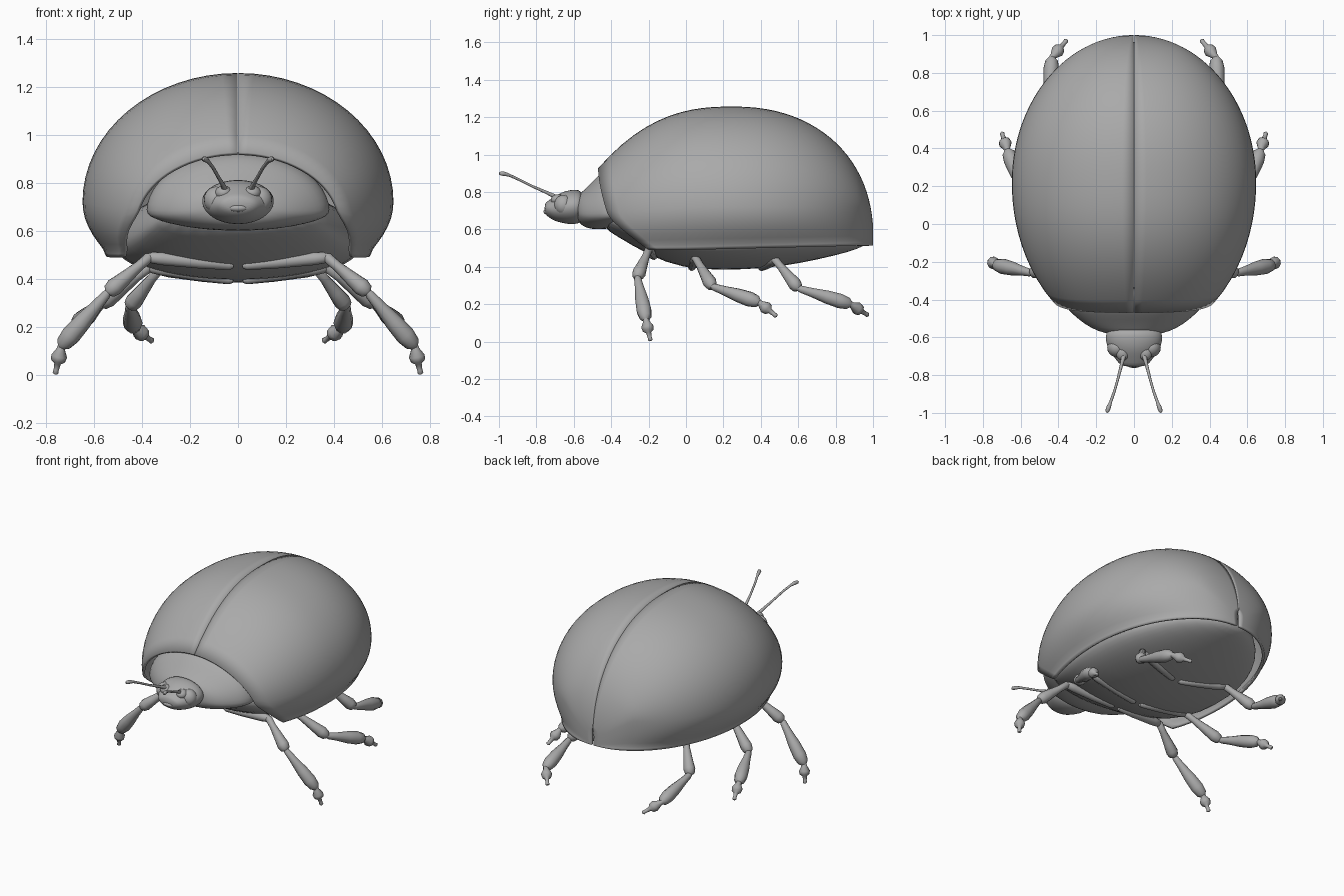
import bpy, bmesh, math
from mathutils import Vector

if "Cube" in bpy.data.objects:
    bpy.data.objects.remove(bpy.data.objects["Cube"])

# Dark grey for every part
grey = bpy.data.materials.new("dark_grey")
grey.diffuse_color = (0.4, 0.4, 0.4, 1)
grey.use_nodes = True
grey.node_tree.nodes["Principled BSDF"].inputs["Base Color"].default_value = grey.diffuse_color

def finish(name, bm, mirror=False, subsurf=0, thick=0):
    bmesh.ops.recalc_face_normals(bm, faces=bm.faces)
    for f in bm.faces:
        f.smooth = True
    me = bpy.data.meshes.new(name)
    bm.to_mesh(me)
    bm.free()
    me.materials.clear()
    me.materials.append(grey)
    ob = bpy.data.objects.new(name, me)
    bpy.context.collection.objects.link(ob)
    if thick:
        m = ob.modifiers.new("Thickness", 'SOLIDIFY')
        m.thickness, m.offset = thick, -1
    if subsurf:
        m = ob.modifiers.new("Smooth", 'SUBSURF')
        m.levels = m.render_levels = subsurf
    if mirror:
        m = ob.modifiers.new("Mirror", 'MIRROR')
        m.use_mirror_merge = False
    return ob

def loft(name, rings, n=24):
    # rings: (y, half width, bottom z, widest z, top z)
    bm = bmesh.new()
    rows = []
    for y, w, zb, zm, zt in rings:
        row = []
        for i in range(n):
            a = 2 * math.pi * i / n
            s = math.sin(a)
            row.append(bm.verts.new((w * math.cos(a), y, zm + s * ((zt - zm) if s > 0 else (zm - zb)))))
        rows.append(row)
    for r0, r1 in zip(rows, rows[1:]):
        for i in range(n):
            j = (i + 1) % n
            bm.faces.new((r0[i], r0[j], r1[j], r1[i]))
    bm.faces.new(rows[0])
    bm.faces.new(rows[-1])
    return finish(name, bm, subsurf=1)

def ellipsoid(name, loc, scale, mirror=False):
    bm = bmesh.new()
    bmesh.ops.create_uvsphere(bm, u_segments=20, v_segments=12, radius=1)
    for v in bm.verts:
        v.co = Vector([l + s * c for l, s, c in zip(loc, scale, v.co)])
    return finish(name, bm, mirror)

def tubes(name, parts):
    # parts: (points, radii) for each tapered segment; mirrored across x
    cu = bpy.data.curves.new(name, 'CURVE')
    cu.dimensions = '3D'
    cu.bevel_depth, cu.bevel_resolution, cu.use_fill_caps = 1, 3, True
    for pts, radii in parts:
        sp = cu.splines.new('POLY')
        sp.points.add(len(pts) - 1)
        for p, co, r in zip(sp.points, pts, radii):
            p.co, p.radius = (*co, 1), r
    tmp = bpy.data.objects.new(name + "_curve", cu)
    bpy.context.collection.objects.link(tmp)
    bpy.context.view_layer.update()
    me = bpy.data.meshes.new_from_object(tmp.evaluated_get(bpy.context.evaluated_depsgraph_get()))
    bpy.data.objects.remove(tmp)
    bm = bmesh.new()
    bm.from_mesh(me)
    return finish(name, bm, mirror=True)

# Wing cases: domed half shell, mirrored with a thin seam
SEAM = 0.002

def half_width(y):
    r = 0.78 if y > 0.22 else 0.843
    return 0.645 * math.sqrt(max(0.0001, 1 - ((y - 0.22) / r) ** 2))

def top_z(y):
    d = abs(y - 0.25)
    if y > 0.25:
        return 0.55 + 0.707 * max(0.0, 1 - (d / 0.752) ** 2.2) ** 0.4545
    return 1.257 - 0.102 * (d / 0.45) ** 2.5

def shell_point(s, a):
    # s runs front to back, a runs 0..1 over the top and 1..2 down to the rim
    k = max(0.0, a - 1)
    yf = -0.47 + 0.05 * min(a, 1) ** 3 + 0.22 * k ** 1.3
    y = yf + (1.0 - yf) * math.sin(s * math.pi / 2)
    w, zt = half_width(y), top_z(y)
    zb = 0.49 + 0.025 * max(0, y)
    zm = min(0.68 + 0.04 * min(1, (y + 0.47) / 0.5), 0.5 * (zt + zb) + 0.08 * (zt - zb))
    if a <= 1:
        t = a * math.pi / 2
        return Vector((SEAM + w * math.sin(t), y, zm + (zt - zm) * math.cos(t)))
    flare = 0.018 * max(0, (k - 0.85) / 0.15) * min(1, w / 0.1)
    return Vector((SEAM + w * (1 - 0.18 * k * k) + flare, y, zm - (zm - zb) * k))

bm = bmesh.new()
angles = [i / 16 for i in range(17)] + [1 + k for k in (0.15, 0.3, 0.45, 0.6, 0.75, 0.87, 0.93, 1.0)]
grid = [[bm.verts.new(shell_point(i / 36, a)) for a in angles] for i in range(37)]
for r0, r1 in zip(grid, grid[1:]):
    for j in range(len(angles) - 1):
        bm.faces.new((r0[j], r0[j + 1], r1[j + 1], r1[j]))
finish("wing_case", bm, mirror=True, thick=0.016)

# Belly under the shell
loft("belly", [(-0.45, 0.27, 0.61, 0.68, 0.80), (-0.38, 0.34, 0.57, 0.64, 0.82),
               (-0.2, 0.43, 0.46, 0.58, 0.82), (-0.02, 0.50, 0.39, 0.55, 0.80),
               (0.2, 0.525, 0.38, 0.54, 0.80), (0.43, 0.51, 0.39, 0.54, 0.80),
               (0.62, 0.44, 0.42, 0.54, 0.78), (0.8, 0.32, 0.46, 0.55, 0.72),
               (0.92, 0.17, 0.495, 0.55, 0.64), (0.965, 0.05, 0.52, 0.55, 0.58)])

# Collar between head and shell, filling the front opening
loft("collar", [(-0.585, 0.12, 0.66, 0.70, 0.77), (-0.57, 0.19, 0.63, 0.685, 0.79),
                (-0.53, 0.265, 0.605, 0.68, 0.825), (-0.48, 0.325, 0.60, 0.68, 0.88),
                (-0.44, 0.365, 0.60, 0.68, 0.915), (-0.38, 0.39, 0.61, 0.68, 0.935),
                (-0.33, 0.38, 0.62, 0.69, 0.92)])

# Head with snout, soft brow bumps, eyes and mouth
loft("head", [(-0.55, 0.12, 0.65, 0.73, 0.79), (-0.57, 0.15, 0.63, 0.725, 0.815),
              (-0.62, 0.153, 0.625, 0.725, 0.812), (-0.665, 0.135, 0.635, 0.715, 0.80),
              (-0.705, 0.105, 0.645, 0.71, 0.775), (-0.735, 0.085, 0.665, 0.71, 0.755),
              (-0.757, 0.055, 0.685, 0.715, 0.74)])
ellipsoid("eye", (0.09, -0.655, 0.73), (0.052, 0.05, 0.055), mirror=True)
ellipsoid("brow", (0.06, -0.683, 0.758), (0.036, 0.04, 0.03), mirror=True)
ellipsoid("mouth", (0, -0.742, 0.695), (0.04, 0.02, 0.016))

# Antennae
tubes("antenna", [([(0.05, -0.68, 0.765), (0.065, -0.74, 0.795), (0.085, -0.82, 0.83),
                    (0.105, -0.89, 0.865), (0.125, -0.945, 0.89), (0.134, -0.97, 0.897),
                    (0.141, -0.99, 0.899), (0.143, -0.998, 0.9)],
                   (0.014, 0.009, 0.007, 0.007, 0.008, 0.012, 0.011, 0.005))])

# Legs: thigh, upper shin, swollen lower shin, foot with claw
SEGMENTS = [
    [(0, 0.012), (0.05, 0.02), (0.4, 0.026), (0.85, 0.028), (0.97, 0.024), (1.03, 0.01)],
    [(-0.06, 0.012), (0, 0.022), (0.25, 0.021), (0.6, 0.03), (0.85, 0.037), (0.97, 0.03), (1.03, 0.012)],
    [(-0.05, 0.01), (0.05, 0.02), (0.25, 0.025), (0.55, 0.037), (0.8, 0.041), (0.95, 0.033), (1.02, 0.014)],
    [(-0.1, 0.014), (0.1, 0.018), (0.35, 0.034), (0.52, 0.03), (0.62, 0.014), (0.85, 0.011), (0.95, 0.013), (1, 0.006)],
]
LEGS = {
    "front_leg": [(0.02, -0.17, 0.455), (0.37, -0.2, 0.49), (0.54, -0.26, 0.345), (0.735, -0.215, 0.12), (0.76, -0.19, 0.004)],
    "middle_leg": [(0.02, 0.03, 0.395), (0.37, 0.05, 0.45), (0.57, 0.14, 0.295), (0.67, 0.39, 0.21), (0.70, 0.485, 0.135)],
    "hind_leg": [(0.02, 0.40, 0.395), (0.33, 0.475, 0.44), (0.45, 0.6, 0.285), (0.435, 0.88, 0.2), (0.355, 0.975, 0.14)],
}
for name, joints in LEGS.items():
    joints = [Vector(j) for j in joints]
    parts = []
    for a, b, seg in zip(joints, joints[1:], SEGMENTS):
        parts.append(([a + (b - a) * t for t, r in seg], [r for t, r in seg]))
    tubes(name, parts)
